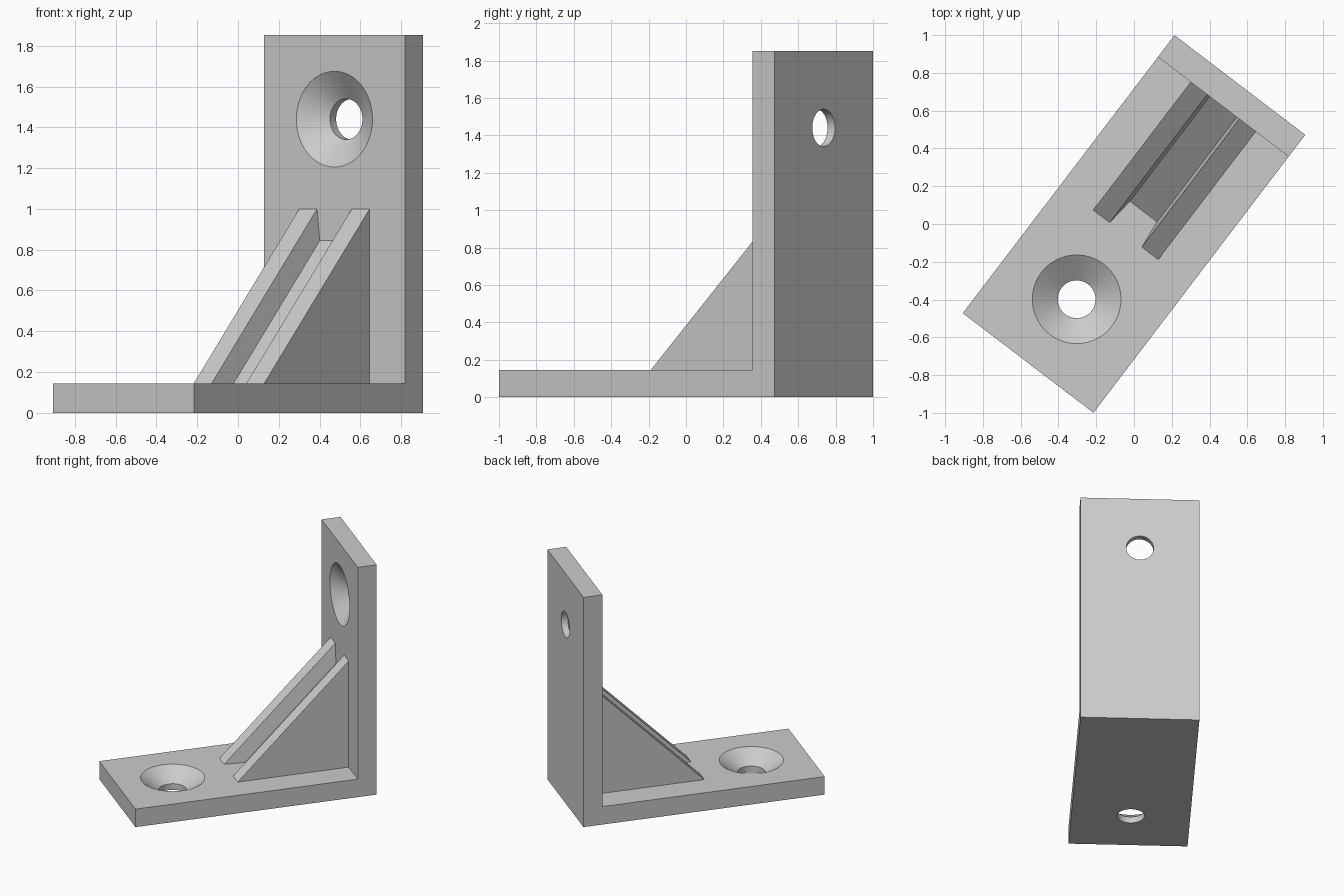
import bpy, bmesh, math
from mathutils import Matrix

cube = bpy.data.objects.get("Cube")
if cube:
    bpy.data.objects.remove(cube, do_unlink=True)

# Main sizes, with x along the foot and z up the wall
HALF_L, HALF_W, HEIGHT, THICK = 0.925, 0.435, 1.852, 0.145
INNER = HALF_L - THICK
TURN = math.radians(52.7)

grey = bpy.data.materials.new("light grey")
grey.use_nodes = True
colour = (0.6, 0.6, 0.6, 1)
grey.diffuse_color = colour
grey.node_tree.nodes["Principled BSDF"].inputs["Base Color"].default_value = colour


def make_object(name, bm):
    bmesh.ops.recalc_face_normals(bm, faces=bm.faces)
    mesh = bpy.data.meshes.new(name)
    bm.to_mesh(mesh)
    bm.free()
    mesh.materials.append(grey)
    obj = bpy.data.objects.new(name, mesh)
    bpy.context.collection.objects.link(obj)
    return obj


def loft(name, sections):
    """Closed solid through matching rings of points."""
    bm = bmesh.new()
    rings = [[bm.verts.new(p) for p in ring] for ring in sections]
    n = len(rings[0])
    for a, b in zip(rings, rings[1:]):
        for i in range(n):
            j = (i + 1) % n
            bm.faces.new((a[i], a[j], b[j], b[i]))
    bm.faces.new(rings[0])
    bm.faces.new(rings[-1])
    return make_object(name, bm)


# L-shaped body: foot plate and wall plate
outline = [(-HALF_L, 0), (HALF_L, 0), (HALF_L, HEIGHT),
           (INNER, HEIGHT), (INNER, THICK), (-HALF_L, THICK)]
bracket = loft("angle_bracket",
               [[(x, y, z) for x, z in outline] for y in (-HALF_W, HALF_W)])

# Sloping gusset: two ribs with a tapered channel, sunk into both plates
SINK, RIB_FOOT, RIB_TOP, CHANNEL = 0.05, -0.072, 1.0, 0.155
half = [(0.217, 0), (0.107, 0), (0.09, CHANNEL)]
stations = [(-y, d) for y, d in half] + [(y, d) for y, d in reversed(half)]
gusset = loft("gusset", [
    [(RIB_FOOT - SINK + d, y, THICK - SINK),
     (INNER + SINK, y, RIB_TOP + SINK - d),
     (INNER + SINK, y, THICK - SINK)] for y, d in stations])


# Countersunk screw holes
def screw_cutter(name, matrix):
    profile = [(0.263, 0.02), (0.1, -0.095), (0.1, -0.2)]
    steps = 64
    angles = [math.tau * i / steps for i in range(steps)]
    cutter = loft(name, [[(r * math.cos(a), r * math.sin(a), z) for a in angles]
                         for r, z in profile])
    cutter.data.transform(matrix)
    return cutter


foot_hole = screw_cutter("foot_hole", Matrix.Translation((-0.501, 0, THICK)))
wall_hole = screw_cutter("wall_hole", Matrix.Translation((INNER, 0, 1.44))
                         @ Matrix.Rotation(-math.pi / 2, 4, "Y"))

# Join the gusset, cut the holes and keep one solid
tools = [(gusset, "UNION"), (foot_hole, "DIFFERENCE"), (wall_hole, "DIFFERENCE")]
for tool, operation in tools:
    tool.hide_render = True
    mod = bracket.modifiers.new(tool.name, "BOOLEAN")
    mod.operation, mod.solver, mod.object = operation, "EXACT", tool
bpy.context.view_layer.update()
graph = bpy.context.evaluated_depsgraph_get()
solid = bpy.data.meshes.new_from_object(bracket.evaluated_get(graph))
bracket.modifiers.clear()
bracket.data = solid
for tool, _ in tools:
    bpy.data.objects.remove(tool, do_unlink=True)

# Turn the finished bracket about the vertical
solid.transform(Matrix.Rotation(TURN, 4, "Z"))
